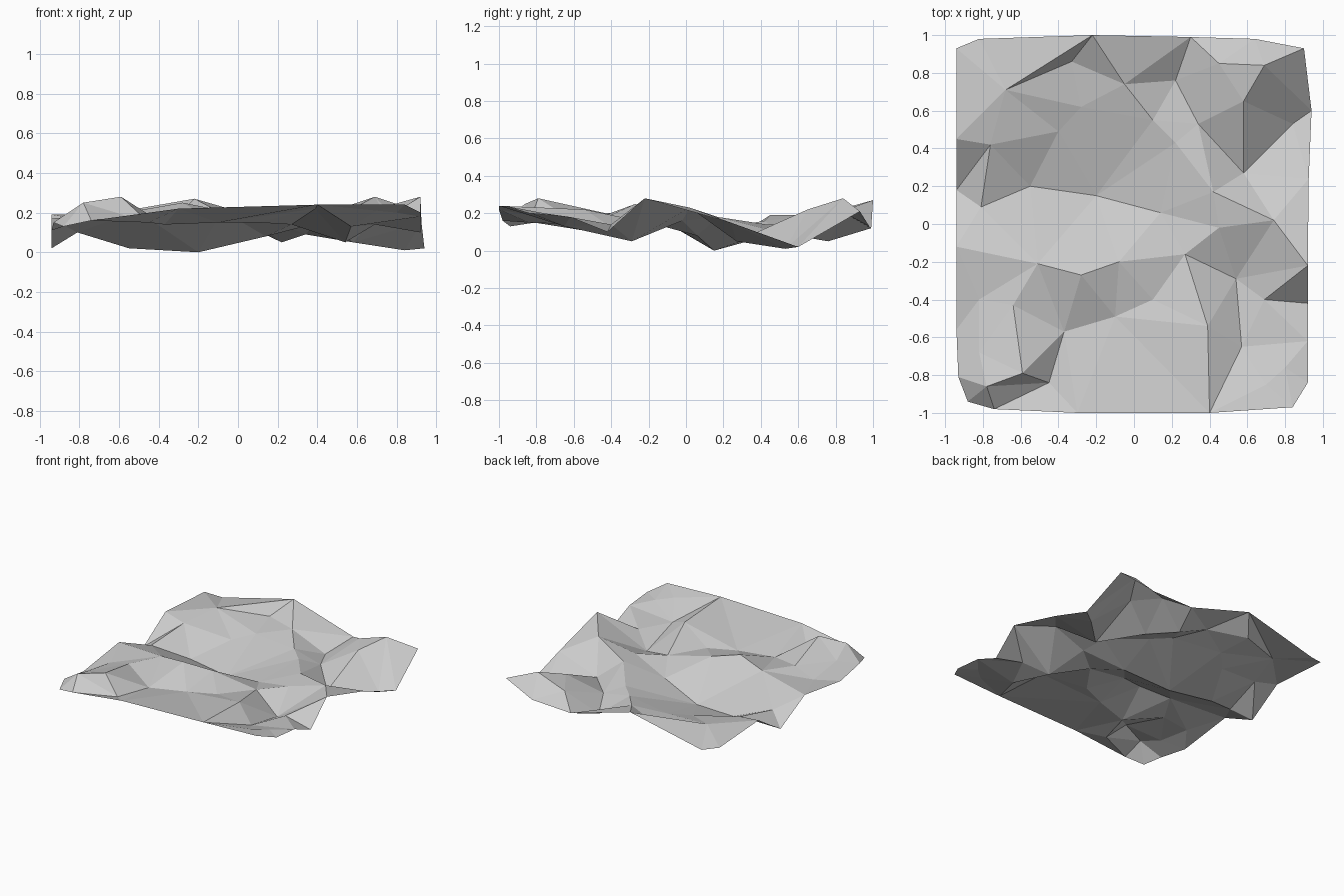
import bpy
import bmesh
from mathutils import Vector
from mathutils.geometry import delaunay_2d_cdt

default_cube = bpy.data.objects.get("Cube")
if default_cube:
    bpy.data.objects.remove(default_cube, do_unlink=True)

# Outer rim of the terrain sheet, counter-clockwise from the front left corner
rim = [(-.88, -.94, .13), (-.74, -.98, .16), (-.3, -1, .22), (.4, -1, .24),
       (.84, -.97, .24), (.92, -.84, .2), (.92, -.62, .18), (.92, -.42, .1),
       (.92, -.22, .28), (.925, .24, .15), (.94, .6, .02), (.9, .93, .21), (.64, .98, .13),
       (.3, .99, .12), (-.22, 1, .27), (-.82, .98, .13), (-.94, .93, .16),
       (-.94, .45, .19), (-.94, .18, .02), (-.94, -.12, .17),
       (-.94, -.56, .11), (-.93, -.81, .15)]

# Crest lines; a repeated point joins two folds
front_crest = [(-.45, -.84, .15), (-.78, -.86, .25), (-.59, -.79, .28), (-.45, -.84, .15)]
middle_crest = [(-.64, -.43, .2), (-.51, -.21, .21), (-.28, -.27, .25), (-.08, -.2, .21)]
east_crest = [(.27, -.16, .14), (.45, -.02, .16), (.74, .02, .23)]
diagonal_crest = [(-.05, .74, .18), (.1, .55, .14), (.22, .43, .14),
                  (.42, .17, .18), (.74, .02, .23)]
corner_crest = [(.7, -.85, .21), (.8, -.76, .2), (.92, -.62, .18)]
north_east_crest = [(.45, .85, .2), (.69, .84, .28), (.58, .65, .22), (.58, .27, .05)]
north_crest = [(-.33, .86, .16), (-.68, .71, .19), (-.22, 1, .27)]
west_crest = [(-.82, -.4, .15), (-.82, -.68, .19), (-.78, -.86, .25)]
single_peaks = [[(.39, -.54, .22)], [(-.76, .42, .16)], [(.69, -.4, .14)]]

# Trough lines
basin = [(-.81, .09, .1), (-.55, .2, .02), (-.2, .15, 0), (.14, .06, .08)]
front_gully = [(-.45, -.84, .15), (-.37, -.57, .14), (-.1, -.49, .15), (.1, -.4, .15)]
east_gully = [(.57, -.65, .13), (.54, -.29, .05)]
north_gully = [(.22, .76, .05), (.34, .53, .09), (.58, .27, .05)]
north_west_step = [(-.4, .49, .1), (-.28, .62, .13)]
single_dips = [[(.84, .53, .01)]]

fold_lines = [front_crest, middle_crest, east_crest, diagonal_crest, corner_crest,
              north_east_crest, north_crest, west_crest, basin, front_gully,
              east_gully, north_gully, north_west_step] + single_peaks + single_dips


def build_sheet(outline, folds):
    """Triangulate the outline, keeping every fold line as an edge."""
    points = list(outline)
    count = len(points)
    edges = [(i, (i + 1) % count) for i in range(count)]
    for fold in folds:
        start = len(points)
        points.extend(fold)
        edges.extend((i, i + 1) for i in range(start, len(points) - 1))
    flat = [Vector(p[:2]) for p in points]
    verts, _, faces, sources, _, _ = delaunay_2d_cdt(flat, edges, [], 1, 0.0001)
    bm = bmesh.new()
    for position, source in zip(verts, sources):
        bm.verts.new((position.x, position.y, points[source[0]][2]))
    bm.verts.ensure_lookup_table()
    for face in faces:
        bm.faces.new([bm.verts[i] for i in face])
    # All faces look upward
    bm.normal_update()
    for face in bm.faces:
        face.smooth = False
        if face.normal.z < 0:
            face.normal_flip()
    return bm


def make_material(name, colour):
    material = bpy.data.materials.new(name)
    material.use_nodes = True
    material.diffuse_color = colour
    shader = next(n for n in material.node_tree.nodes if n.type == "BSDF_PRINCIPLED")
    shader.inputs["Base Color"].default_value = colour
    return material


# Faceted ground sheet
mesh = bpy.data.meshes.new("terrain_sheet")
sheet = build_sheet(rim, fold_lines)
sheet.to_mesh(mesh)
sheet.free()
mesh.materials.append(make_material("light_grey", (.6, .6, .6, 1)))
terrain = bpy.data.objects.new("terrain_sheet", mesh)
bpy.context.collection.objects.link(terrain)
